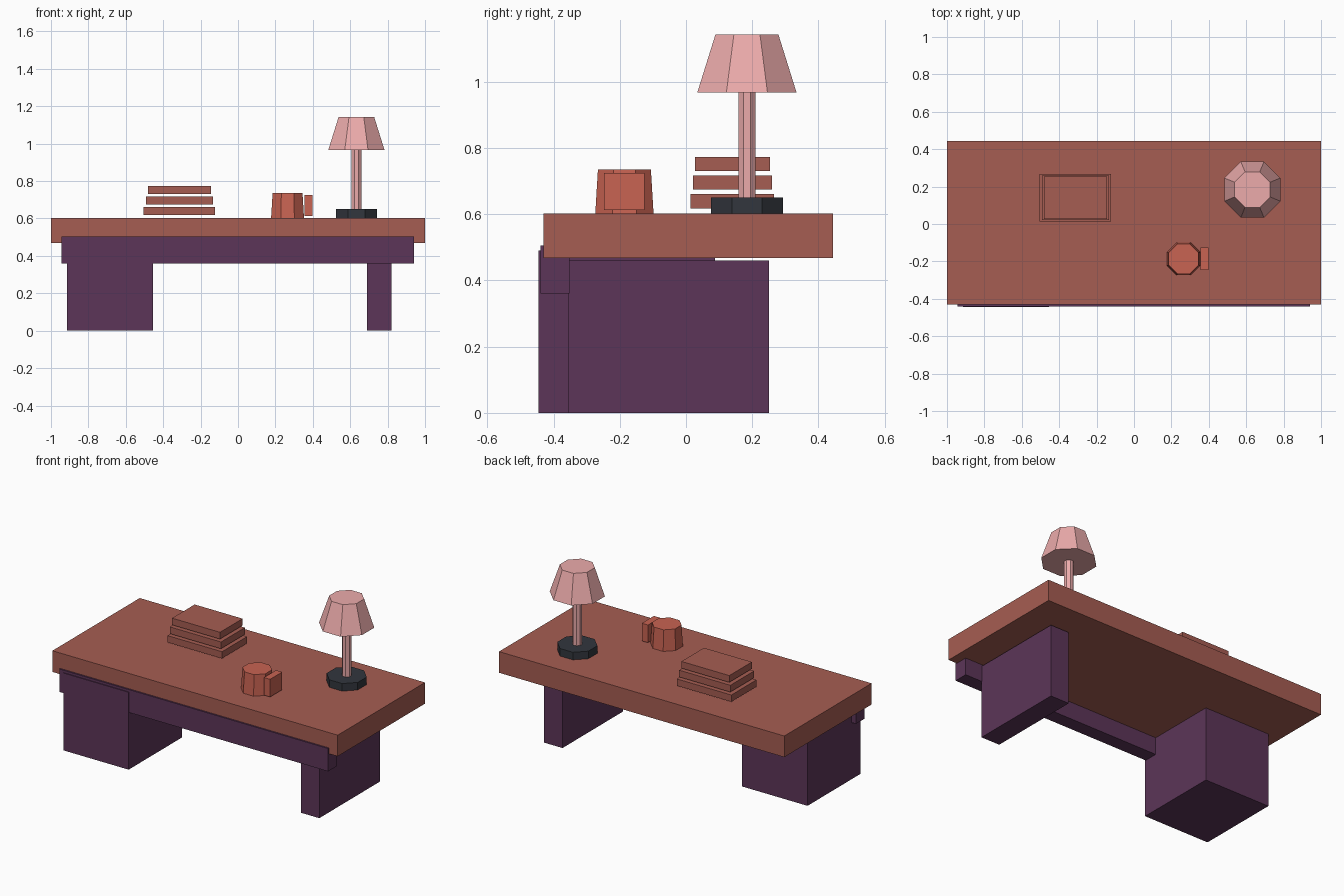
import bpy, bmesh, math
from mathutils import Matrix

if "Cube" in bpy.data.objects:
    bpy.data.objects.remove(bpy.data.objects["Cube"])


def material(name, rgb):
    m = bpy.data.materials.new(name)
    m.diffuse_color = (*rgb, 1)
    m.use_nodes = True
    m.node_tree.nodes["Principled BSDF"].inputs["Base Color"].default_value = m.diffuse_color
    return m


WOOD = material("wood", (0.38, 0.11, 0.085))
PURPLE = material("dark_purple", (0.107, 0.036, 0.098))
CLAY = material("clay", (0.58, 0.125, 0.085))
PINK = material("pink", (0.84, 0.41, 0.41))
CHARCOAL = material("charcoal", (0.032, 0.037, 0.047))


def finish(name, bm, mat):
    me = bpy.data.meshes.new(name)
    bm.to_mesh(me)
    bm.free()
    me.materials.append(mat)
    ob = bpy.data.objects.new(name, me)
    bpy.context.collection.objects.link(ob)
    return ob


def box(name, x, y, z, mat):
    """Box from (min, max) pairs on each axis."""
    bm = bmesh.new()
    bmesh.ops.create_cube(bm, size=1)
    for v in bm.verts:
        v.co = [r[0] if c < 0 else r[1] for c, r in zip(v.co, (x, y, z))]
    return finish(name, bm, mat)


def octagon(name, centre, z, half_widths, mat):
    """Eight-sided tapered column, flat sides facing the axes."""
    k = 1 / math.cos(math.pi / 8)
    place = (Matrix.Translation((*centre, (z[0] + z[1]) / 2))
             @ Matrix.Rotation(math.pi / 8, 4, 'Z'))
    bm = bmesh.new()
    bmesh.ops.create_cone(bm, cap_ends=True, segments=8, radius1=half_widths[0] * k,
                          radius2=half_widths[1] * k, depth=z[1] - z[0], matrix=place)
    return finish(name, bm, mat)


# Desk
box("desk_top", (-1, 1), (-0.43, 0.444), (0.468, 0.602), WOOD)
box("front_apron", (-0.945, 0.94), (-0.44, -0.352), (0.36, 0.505), PURPLE)
box("left_pedestal", (-0.913, -0.455), (-0.445, 0.087), (0, 0.49), PURPLE)
box("right_leg_panel", (0.69, 0.82), (-0.357, 0.251), (0, 0.46), PURPLE)

# Stack of books, each a little smaller than the one below
for i in range(3):
    hx, hy, z = 0.191 - 0.0115 * i, 0.126 - 0.0065 * i, 0.618 + 0.056 * i
    box(f"book_{i + 1}", (-0.313 - hx, -0.313 + hx), (0.14 - hy, 0.14 + hy),
        (z, z + 0.043), WOOD)

# Mug
octagon("mug_body", (0.265, -0.186), (0.602, 0.735), (0.088, 0.08), CLAY)
box("mug_handle", (0.355, 0.398), (-0.247, -0.126), (0.613, 0.725), CLAY)

# Lamp
LAMP = (0.633, 0.184)
octagon("lamp_base", LAMP, (0.602, 0.65), (0.109, 0.109), CHARCOAL)
octagon("lamp_pole", LAMP, (0.65, 0.967), (0.026, 0.026), PINK)
octagon("lamp_shade", LAMP, (0.967, 1.143), (0.15, 0.095), PINK)
